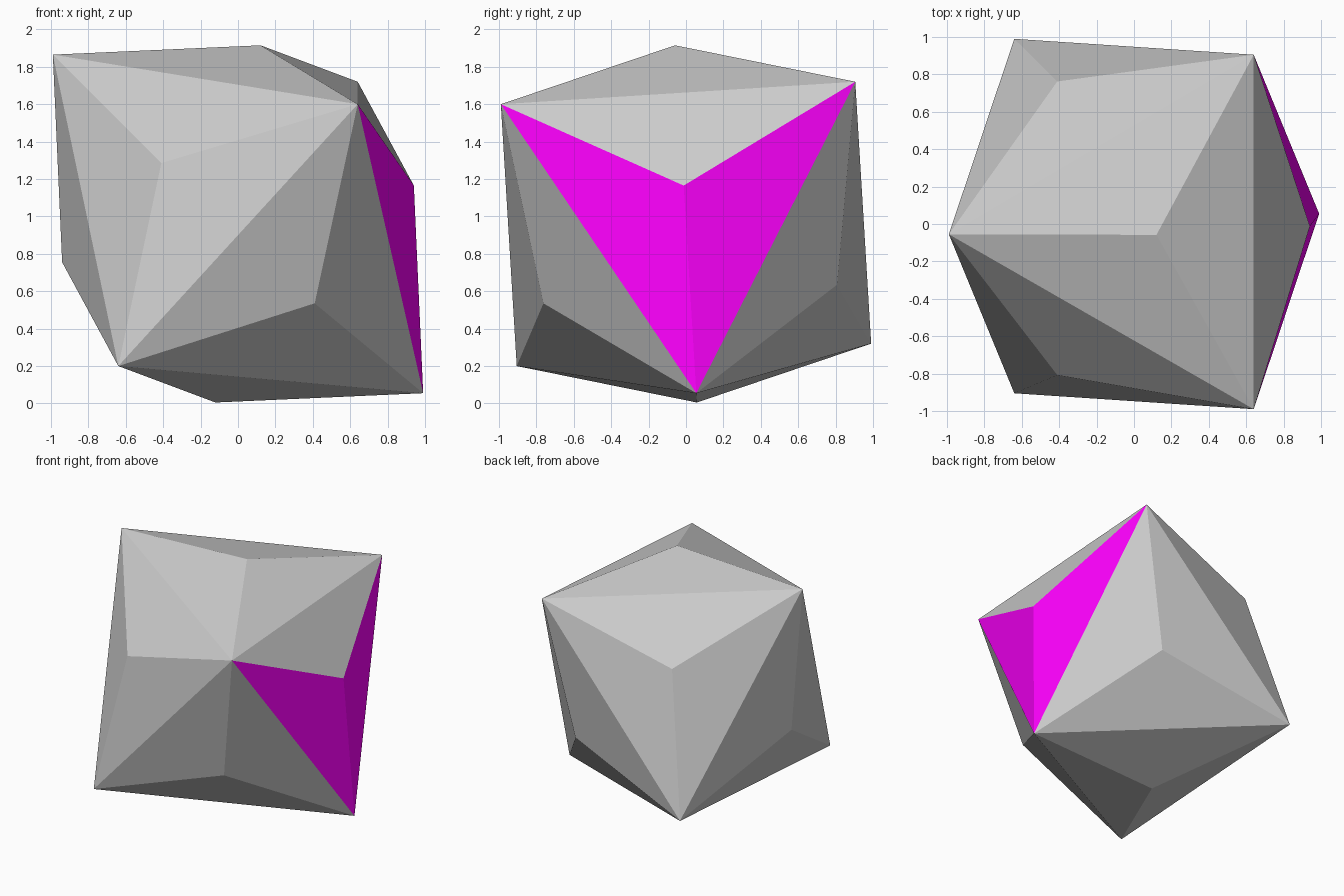
import bpy, bmesh
from itertools import product
from mathutils import Vector

if "Cube" in bpy.data.objects:
    bpy.data.objects.remove(bpy.data.objects["Cube"])

# Three perpendicular axes of the tilted octahedron, and its centre
axes = [Vector((-0.99, -0.055, 0.905)),
        Vector((0.64, -0.99, 0.64)),
        Vector((0.64, 0.905, 0.76))]
centre = Vector((0, 0, 0.96))
K = 2 ** 0.5 - 1  # apex height factor of a triakis octahedron

bm = bmesh.new()
tips = {(i, s): bm.verts.new(centre + s * axes[i]) for i in range(3) for s in (1, -1)}

# Low three-sided pyramid over each of the eight octants
for signs in product((1, -1), repeat=3):
    corners = [tips[i, s] for i, s in enumerate(signs)]
    apex = bm.verts.new(centre + K * sum((s * a for s, a in zip(signs, axes)), Vector()))
    for i in range(3):
        face = bm.faces.new((corners[i], corners[(i + 1) % 3], apex))
        # Two coloured facets on the right side
        if signs == (-1, 1, 1) and i != 1:
            face.material_index = 1

bmesh.ops.recalc_face_normals(bm, faces=bm.faces)
mesh = bpy.data.meshes.new("faceted_solid")
bm.to_mesh(mesh)
bm.free()

# Grey body and magenta facets
for name, color in (("grey", (0.8, 0.8, 0.8, 1)), ("magenta", (1, 0, 1, 1))):
    mat = bpy.data.materials.new(name)
    mat.diffuse_color = color
    mat.use_nodes = True
    mat.node_tree.nodes["Principled BSDF"].inputs["Base Color"].default_value = mat.diffuse_color
    mesh.materials.append(mat)

solid = bpy.data.objects.new("faceted_solid", mesh)
bpy.context.collection.objects.link(solid)
